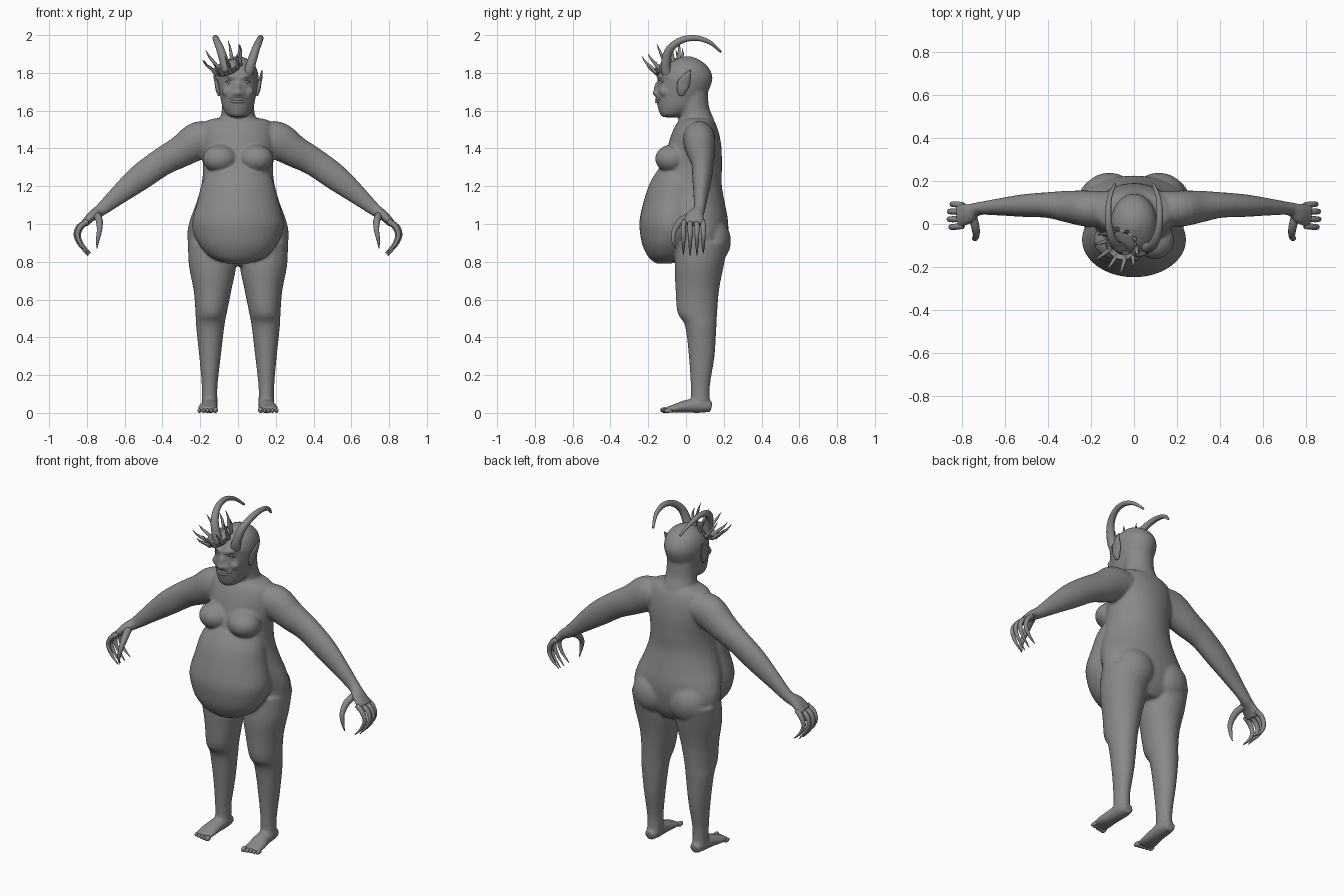
import bpy, bmesh, math
from mathutils import Vector, Matrix

X, Y, Z = Vector((1, 0, 0)), Vector((0, 1, 0)), Vector((0, 0, 1))

cube = bpy.data.objects.get("Cube")
if cube:
    bpy.data.objects.remove(cube, do_unlink=True)

skin = bpy.data.materials.new("grey_clay")
skin.use_nodes = True
grey = (0.25, 0.25, 0.25, 1)
skin.diffuse_color = grey
skin.node_tree.nodes["Principled BSDF"].inputs["Base Color"].default_value = grey


def interpolate(rows, steps=4):
    """Smooth curve through rows of positions and radii."""
    result, last = [], len(rows) - 1
    for i in range(last):
        a, b, c, d = [Vector(rows[max(0, min(last, i + k))]) for k in (-1, 0, 1, 2)]
        for j in range(steps):
            t = j / steps
            result.append((b * 2 + (c - a) * t + (a * 2 - b * 5 + c * 4 - d) * t**2
                           + (b * 3 - a - c * 3 + d) * t**3) * 0.5)
    return result + [Vector(rows[last])]


def tube(bm, rows, ref, flat=None, sides=20):
    """Closed loft of ellipses; each row is x, y, z, radius along ref, other radius."""
    rows = interpolate(rows)
    centres = [Vector(r[:3]) for r in rows]
    rings = []
    for i, r in enumerate(rows):
        ahead = centres[min(i + 1, len(rows) - 1)] - centres[max(i - 1, 0)]
        tangent = flat or ahead.normalized()
        v = tangent.cross(ref).normalized()
        u = v.cross(tangent)
        ra, rb = max(r[3], 0.001), max(r[4], 0.001)
        ring = []
        for k in range(sides):
            angle = math.tau * k / sides
            ring.append(bm.verts.new(centres[i] + u * ra * math.cos(angle) + v * rb * math.sin(angle)))
        rings.append(ring)
    for lower, upper in zip(rings, rings[1:]):
        for k in range(sides):
            n = (k + 1) % sides
            bm.faces.new((lower[k], lower[n], upper[n], upper[k]))
    bm.faces.new(rings[0])
    bm.faces.new(rings[-1])


def stack(bm, rows):
    """Upright loft; each row is height, front y, back y, half width."""
    tube(bm, [(0, (f + b) / 2, z, w, (b - f) / 2) for z, f, b, w in rows], X, flat=Z, sides=40)


def round_tube(bm, rows, ref, sides=12):
    tube(bm, [(*r, r[-1]) for r in rows], ref, sides=sides)


def ellipsoid(bm, centre, radii):
    bmesh.ops.create_uvsphere(bm, u_segments=24, v_segments=16, radius=1,
                              matrix=Matrix.Translation(centre) @ Matrix.Diagonal((*radii, 1)))


def mirror(bm):
    """Copy everything to the other side."""
    copy = bmesh.ops.duplicate(bm, geom=bm.verts[:] + bm.edges[:] + bm.faces[:])["geom"]
    for v in copy:
        if isinstance(v, bmesh.types.BMVert):
            v.co.x = -v.co.x


def finish(bm, name, smooth=True):
    bmesh.ops.recalc_face_normals(bm, faces=bm.faces[:])
    mesh = bpy.data.meshes.new(name)
    bm.to_mesh(mesh)
    bm.free()
    mesh.materials.append(skin)
    mesh.polygons.foreach_set("use_smooth", [smooth] * len(mesh.polygons))
    obj = bpy.data.objects.new(name, mesh)
    bpy.context.scene.collection.objects.link(obj)
    return obj


# Body: limbs first, mirrored, then the central masses, fused into one skin
body = bmesh.new()
# arm and palm
tube(body, [(.10, .07, 1.46, .08, .07), (.20, .07, 1.445, .085, .10), (.30, .08, 1.385, .075, .085),
            (.40, .088, 1.33, .06, .075), (.52, .085, 1.245, .052, .07), (.64, .078, 1.147, .038, .05),
            (.725, .07, 1.075, .031, .034), (.77, .048, 1.045, .048, .027), (.815, .04, 1.0, .058, .02)], Y)
# leg
tube(body, [(.143, .09, .90, .122, .135), (.135, .07, .78, .125, .13), (.135, .06, .65, .10, .115),
            (.142, .06, .53, .083, .105), (.147, .078, .46, .075, .083), (.148, .083, .30, .057, .068),
            (.15, .076, .15, .042, .051), (.15, .076, .07, .041, .05), (.15, .08, .02, .042, .05)],
     X, flat=-Z, sides=28)
# foot
tube(body, [(.15, .135, .03, .03, .026), (.15, .08, .04, .042, .04), (.155, 0, .034, .046, .034),
            (.16, -.05, .025, .052, .025), (.16, -.105, .016, .05, .014)], X)
# breast, buttock, cheek, nostril and brow
ellipsoid(body, (.095, -.075, 1.345), (.092, .088, .075))
ellipsoid(body, (.115, .13, .91), (.125, .108, .125))
ellipsoid(body, (.055, -.115, 1.70), (.03, .026, .026))
ellipsoid(body, (.02, -.152, 1.69), (.014, .016, .012))
round_tube(body, [(.012, -.146, 1.772, .011), (.045, -.134, 1.786, .013), (.085, -.085, 1.78, .009)], Z)
mirror(body)
# trunk
stack(body, [(.78, 0, .16, .12), (.84, -.05, .20, .245), (.94, -.06, .222, .268), (1.02, -.10, .222, .255),
             (1.10, -.14, .208, .225), (1.20, -.15, .19, .195), (1.30, -.13, .19, .185),
             (1.40, -.10, .188, .195), (1.48, -.075, .175, .195), (1.54, -.045, .152, .175),
             (1.56, -.02, .13, .12)])
# belly
stack(body, [(.79, -.155, -.08, .05), (.82, -.195, 0, .14), (.88, -.228, .05, .20), (.95, -.243, .10, .235),
             (1.02, -.246, .10, .24), (1.12, -.224, .10, .215), (1.22, -.19, .10, .19), (1.30, -.14, .10, .15)])
# neck
stack(body, [(1.50, -.04, .16, .13), (1.56, -.035, .145, .095), (1.62, -.04, .122, .085), (1.70, -.04, .115, .085)])
# head
stack(body, [(1.565, -.12, -.05, .03), (1.58, -.137, 0, .06), (1.62, -.15, .06, .082), (1.67, -.158, .10, .093),
             (1.73, -.153, .13, .105), (1.78, -.145, .14, .109), (1.83, -.115, .118, .096),
             (1.865, -.065, .078, .065), (1.887, -.02, .03, .02)])
# nose
ellipsoid(body, (0, -.15, 1.72), (.015, .02, .035))
ellipsoid(body, (0, -.16, 1.693), (.018, .019, .016))
body = finish(body, "body")
fuse = body.modifiers.new("fuse", "REMESH")
fuse.mode = "VOXEL"
fuse.voxel_size = 0.008
fuse.use_smooth_shade = True
soften = body.modifiers.new("soften", "SMOOTH")
soften.factor = 0.5
soften.iterations = 5

# Clawed fingers and thumbs
fingers = bmesh.new()
for i, y in enumerate((-.008, .024, .056, .086)):
    reach = (0, .008, .006, -.006)[i]
    spread = y + (y - .04) * .12
    round_tube(fingers, [(.795, y, 1.015, .015), (.835 + reach, spread, .985, .014),
                         (.85 + reach, spread, .94, .012), (.83 + reach, spread, .89, .009),
                         (.785 + reach, spread, .84 - reach, .002)], Y)
round_tube(fingers, [(.75, .04, 1.05, .02), (.735, -.02, 1.02, .019), (.733, -.06, .97, .014),
                     (.742, -.068, .92, .01), (.747, -.058, .87, .002)], X)
mirror(fingers)
finish(fingers, "fingers")

# Toes
toes = bmesh.new()
for i in range(5):
    size = .015 if i == 0 else .0115
    ellipsoid(toes, (.12 + .021 * i, -.114 + .005 * i, size), (size * .9, .023, size))
mirror(toes)
finish(toes, "toes")

# Eyes with heavy lids
eyes = bmesh.new()
ellipsoid(eyes, (.045, -.124, 1.752), (.015, .015, .012))
round_tube(eyes, [(.026, -.138, 1.752, .003), (.045, -.138, 1.764, .005), (.066, -.121, 1.752, .003)], Z)
mirror(eyes)
finish(eyes, "eyes")

# Smiling lips
lips = bmesh.new()
for drop, bulge in ((0, 0), (.012, .001)):
    curve = [(.058, -.123, 1.683, .003), (.035, -.143, 1.664 - drop, .007)]
    middle = [(0, -.155 - bulge, 1.66 - drop, .008)]
    left = [(-x, y, z, r) for x, y, z, r in reversed(curve)]
    round_tube(lips, curve + middle + left, Z)
finish(lips, "lips")

# Pointed ears
ears = bmesh.new()
tube(ears, [(.098, -.025, 1.68, .012, .008), (.106, -.022, 1.71, .026, .012), (.114, -.012, 1.745, .033, .01),
            (.122, .004, 1.78, .021, .008), (.127, .024, 1.815, .002, .002)], Y)
mirror(ears)
finish(ears, "ears")

# Horns sweeping up and back
horns = bmesh.new()
round_tube(horns, [(.05, -.09, 1.775, .028), (.064, -.108, 1.83, .026), (.09, -.092, 1.915, .022),
                   (.112, -.035, 1.968, .018), (.12, .045, 1.985, .015), (.112, .125, 1.962, .011),
                   (.088, .185, 1.91, .006)], X, sides=16)
mirror(horns)
finish(horns, "horns")

# Crown tipped over one side of the brow
tilt = Vector((-.35, -.35, .87)).to_track_quat("Z", "Y").to_matrix().to_4x4()
place = Matrix.Translation((-.055, -.093, 1.825)) @ tilt
band = bmesh.new()
bmesh.ops.create_cone(band, cap_ends=False, segments=24, radius1=.066, radius2=.078, depth=.028, matrix=place)
band = finish(band, "crown_band", smooth=False)
band.modifiers.new("thickness", "SOLIDIFY").thickness = 0.008

spikes = bmesh.new()
count = 10
for i in range(count):
    angle = math.tau * i / count
    out = Vector((math.cos(angle), math.sin(angle), 0))
    tall = 1 if i % 2 else .8
    rows = []
    for radius, height, thick in ((.07, -.005, .011), (.085, .035, .009), (.102, .07, .006), (.11, .11, .001)):
        rows.append((*(place @ (out * radius + Z * height * tall)), thick))
    round_tube(spikes, rows, tilt.to_3x3() @ out.cross(Z), sides=8)
finish(spikes, "crown_spikes")
